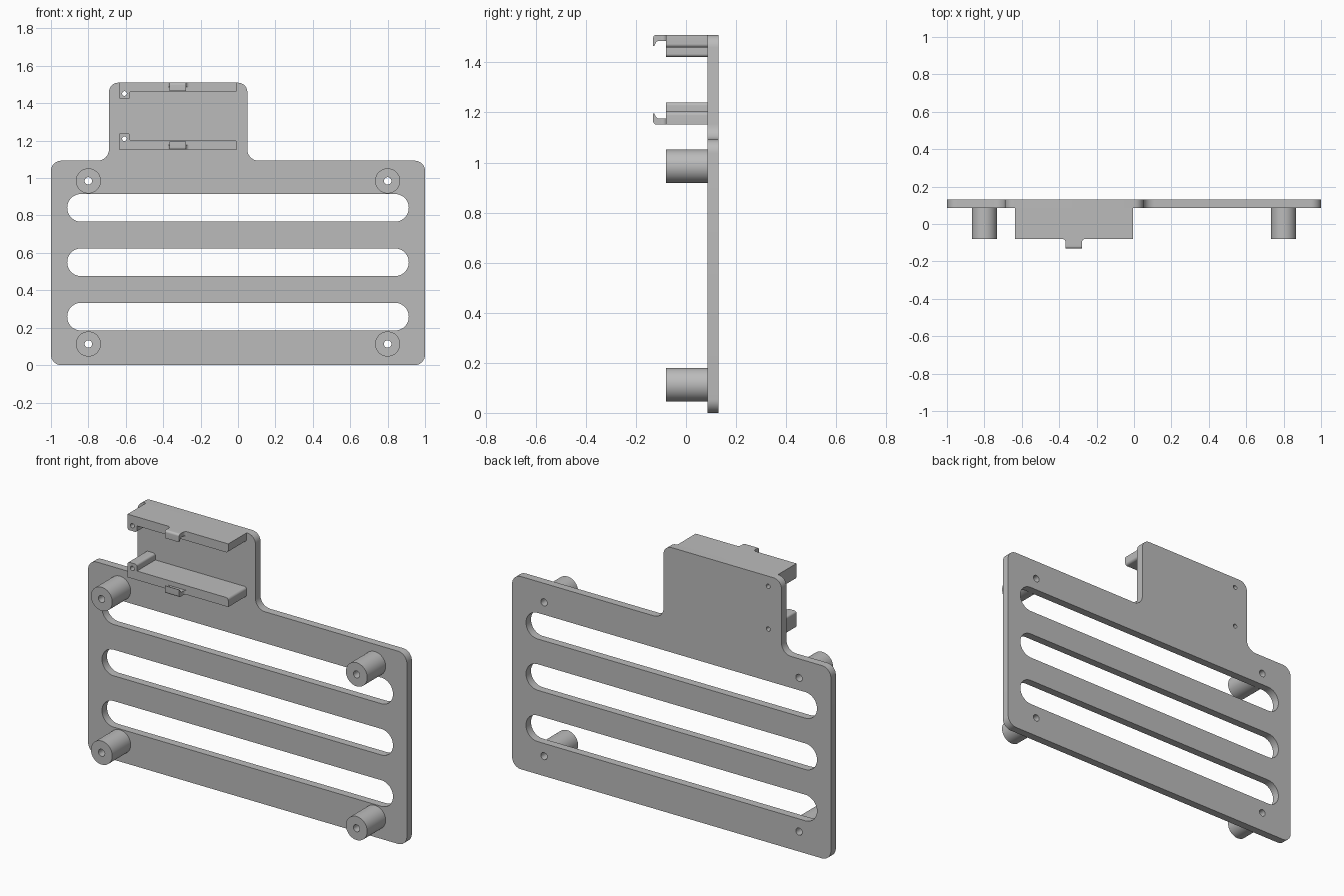
import bpy, bmesh, math
from mathutils import Vector

cube = bpy.data.objects.get("Cube")
if cube:
    bpy.data.objects.remove(cube, do_unlink=True)

grey = bpy.data.materials.new("light grey")
grey.use_nodes = True
grey.diffuse_color = (0.5, 0.5, 0.5, 1)
grey.node_tree.nodes["Principled BSDF"].inputs["Base Color"].default_value = (0.5, 0.5, 0.5, 1)


def circle(cx, cy, r, n=40):
    return [(cx + r * math.cos(math.tau * i / n), cy + r * math.sin(math.tau * i / n))
            for i in range(n)]


def rounded(corners, steps=8):
    """Outline from (u, v) or (u, v, radius) corners."""
    out = []
    for i, c in enumerate(corners):
        p = Vector(c[:2])
        r = c[2] if len(c) > 2 else 0
        if not r:
            out.append(tuple(p))
            continue
        a = (Vector(corners[i - 1][:2]) - p).normalized()
        b = (Vector(corners[(i + 1) % len(corners)][:2]) - p).normalized()
        half = a.angle(b) / 2
        centre = p + (a + b).normalized() * r / math.sin(half)
        v0 = p + a * r / math.tan(half) - centre
        v1 = p + b * r / math.tan(half) - centre
        start = math.atan2(v0.y, v0.x)
        turn = math.atan2(v0.x * v1.y - v0.y * v1.x, v0.dot(v1))
        for k in range(steps + 1):
            t = start + turn * k / steps
            out.append((centre.x + r * math.cos(t), centre.y + r * math.sin(t)))
    return out


def prism(name, loops, axis, w0, w1):
    """Extrude an outline with holes along an axis from w0 to w1."""
    place = {"x": lambda u, v: (w0, u, v),
             "y": lambda u, v: (u, w0, v),
             "z": lambda u, v: (u, v, w0)}[axis]
    direction = Vector([axis == k for k in "xyz"])
    bm = bmesh.new()
    edges = []
    for loop in loops:
        vs = [bm.verts.new(place(u, v)) for u, v in loop]
        edges += [bm.edges.new((vs[i - 1], vs[i])) for i in range(len(vs))]
    bmesh.ops.triangle_fill(bm, edges=edges, use_beauty=True, normal=direction)
    side = bmesh.ops.extrude_face_region(bm, geom=bm.faces[:], use_keep_orig=True)
    moved = [g for g in side["geom"] if isinstance(g, bmesh.types.BMVert)]
    bmesh.ops.translate(bm, verts=moved, vec=direction * (w1 - w0))
    bmesh.ops.recalc_face_normals(bm, faces=bm.faces[:])
    mesh = bpy.data.meshes.new(name)
    bm.to_mesh(mesh)
    bm.free()
    mesh.materials.append(grey)
    obj = bpy.data.objects.new(name, mesh)
    bpy.context.collection.objects.link(obj)
    bpy.ops.object.select_all(action="DESELECT")
    obj.select_set(True)
    bpy.context.view_layer.objects.active = obj
    bpy.ops.object.shade_smooth_by_angle(angle=math.radians(30))
    return obj


FRONT, FACE, BACK = -0.08, 0.085, 0.13
MID = 1.331                      # height the two rails mirror about
posts = [(x, z) for x in (-0.8, 0.8) for z in (0.113, 0.985)]
pins = [(-0.607, 1.452), (-0.607, 2 * MID - 1.452)]

# Back plate with raised tab, slots and screw holes
outline = rounded([(-1, 0, 0.055), (1, 0, 0.055), (1, 1.093, 0.055), (0.05, 1.093, 0.06),
                   (0.05, 1.51, 0.05), (-0.69, 1.51, 0.05), (-0.69, 1.093, 0.06),
                   (-1, 1.093, 0.055)])
slots = [rounded([(-0.913, z - 0.074, 0.0735), (0.913, z - 0.074, 0.0735),
                  (0.913, z + 0.074, 0.0735), (-0.913, z + 0.074, 0.0735)], 12)
         for z in (0.259, 0.55, 0.841)]
holes = [circle(x, z, 0.02, 24) for x, z in posts] + [circle(x, z, 0.0125, 20) for x, z in pins]
prism("back_plate", [outline] + slots + holes, "y", FACE, BACK)

# Hollow standoff posts
for x, z in posts:
    name = ("upper" if z > 0.5 else "lower") + ("_left" if x > 0 else "_right") + "_standoff"
    prism(name, [circle(x, z, 0.067, 48), circle(x, z, 0.02, 24)], "y", FRONT, FACE)

# Holder rails with a foot and a flared snap hook, mirrored top to bottom
for name, flip in (("upper", False), ("lower", True)):
    def mz(z):
        return 2 * MID - z if flip else z

    rail = rounded([(-0.637, 1.51), (-0.005, 1.51), (-0.005, 1.459, 0.015), (-0.578, 1.459),
                    (-0.578, 1.422, 0.012), (-0.637, 1.422, 0.012)])
    prism(name + "_rail", [[(u, mz(v)) for u, v in rail], circle(-0.607, mz(1.452), 0.0125, 20)],
          "y", FRONT, FACE)

    neck = rounded([(-0.385, -0.078), (-0.385, FRONT), (-0.366, FRONT, 0.018), (-0.366, -0.1),
                    (-0.278, -0.1), (-0.278, FRONT, 0.018), (-0.259, FRONT), (-0.259, -0.078)])
    prism(name + "_clip_neck", [neck], "z", mz(1.486), mz(1.51))

    hook = rounded([(-0.1, 1.51), (-0.131, 1.51, 0.012), (-0.131, 1.466), (-0.127, 1.466),
                    (-0.116, 1.486, 0.012), (-0.1, 1.486)])
    prism(name + "_clip_hook", [[(u, mz(v)) for u, v in hook]], "x", -0.366, -0.278)
